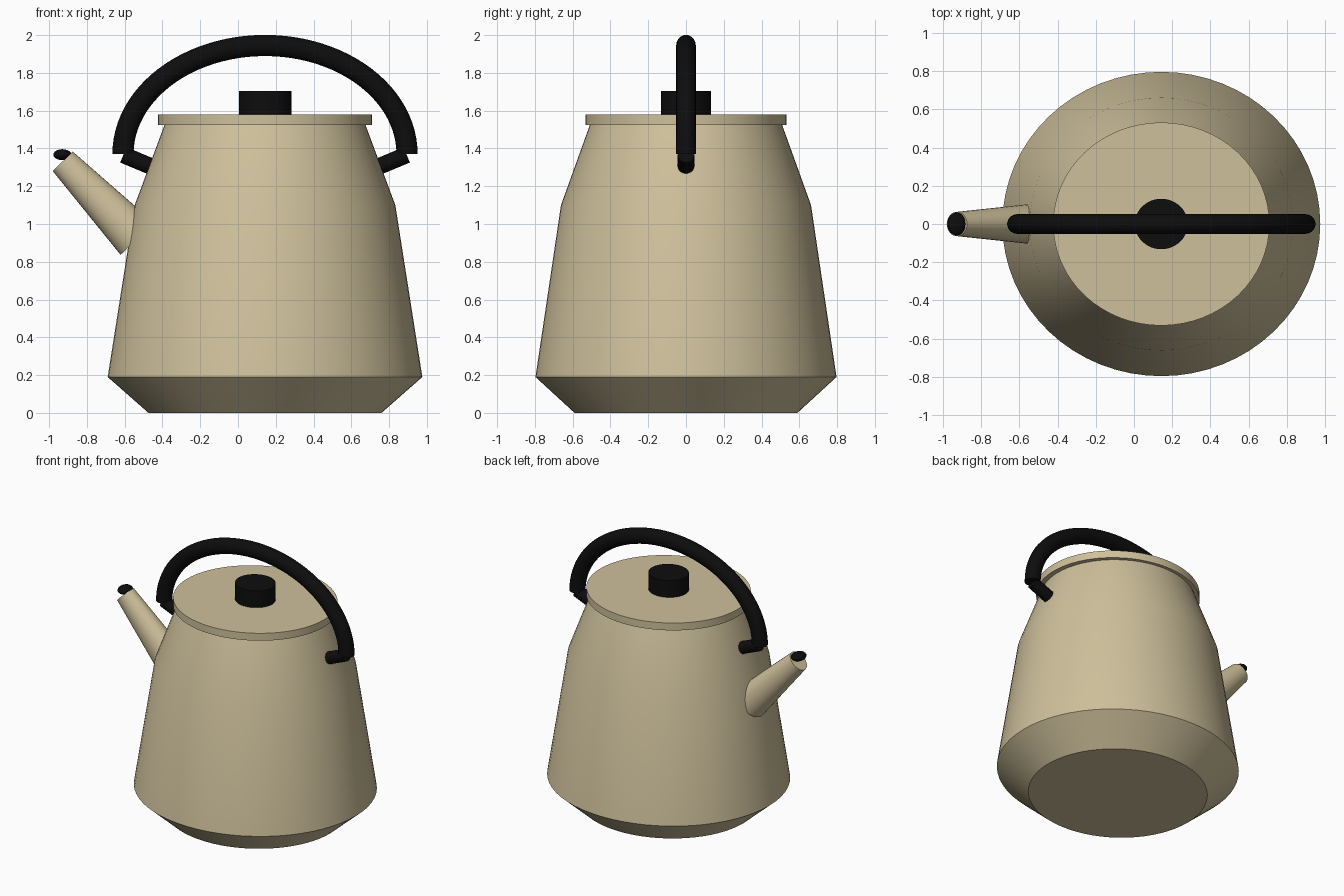
import bpy, bmesh, math
from mathutils import Vector

cube = bpy.data.objects.get("Cube")
if cube:
    bpy.data.objects.remove(cube, do_unlink=True)

CX = 0.143  # centre of the pot body


def material(name, color, rough):
    m = bpy.data.materials.new(name)
    m.use_nodes = True
    m.diffuse_color = (*color, 1)
    b = m.node_tree.nodes["Principled BSDF"]
    b.inputs["Base Color"].default_value = (*color, 1)
    b.inputs["Roughness"].default_value = rough
    return m


cream = material("cream enamel", (0.62, 0.53, 0.33), 0.5)
black = material("matte black", (0.004, 0.004, 0.004), 0.6)


def finish(name, bm, mat):
    bmesh.ops.recalc_face_normals(bm, faces=bm.faces)
    mesh = bpy.data.meshes.new(name)
    bm.to_mesh(mesh)
    bm.free()
    mesh.materials.append(mat)
    ob = bpy.data.objects.new(name, mesh)
    bpy.context.collection.objects.link(ob)
    bpy.ops.object.select_all(action="DESELECT")
    ob.select_set(True)
    bpy.context.view_layer.objects.active = ob
    bpy.ops.object.shade_smooth_by_angle(angle=math.radians(30))
    return ob


def loft(name, rings, mat):
    """Skin a list of closed point rings and cap both ends."""
    bm = bmesh.new()
    loops = [[bm.verts.new(p) for p in ring] for ring in rings]
    n = len(loops[0])
    for a, b in zip(loops, loops[1:]):
        for i in range(n):
            j = (i + 1) % n
            bm.faces.new((a[i], a[j], b[j], b[i]))
    bm.faces.new(loops[0])
    bm.faces.new(loops[-1])
    return finish(name, bm, mat)


def ring(centre, u, v, n):
    """Ellipse spanned by the half-axes u and v."""
    c, u, v = Vector(centre), Vector(u), Vector(v)
    return [c + u * math.cos(2 * math.pi * i / n) + v * math.sin(2 * math.pi * i / n)
            for i in range(n)]


def turned(name, profile, mat, n=64):
    """Upright oval form from (x radius, y radius, height) steps."""
    return loft(name, [ring((CX, 0, z), (rx, 0, 0), (0, ry, 0), n)
                       for rx, ry, z in profile], mat)


def rod(name, start, end, r0, r1, mat, y_scale=1.0, n=32):
    """Straight tapered rod lying in the x-z plane."""
    s, e = Vector(start), Vector(end)
    d = (e - s).normalized()
    side = Vector((-d.z, 0, d.x))
    return loft(name, [ring(p, side * r, (0, r * y_scale, 0), n)
                       for p, r in ((s, r0), (e, r1))], mat)


# Pot, lid and knob
turned("pot_body", [(0.617, 0.59, 0), (0.833, 0.797, 0.19),
                    (0.69, 0.662, 1.10), (0.53, 0.507, 1.53)], cream)
turned("lid", [(0.567, 0.532, 1.525), (0.567, 0.532, 1.58)], cream)
turned("lid_knob", [(0.139, 0.132, 1.575), (0.139, 0.132, 1.705)], black, 48)

# Tapered spout with its dark mouth plug
rod("spout", (-0.533, 0, 0.922), (-0.928, 0, 1.332), 0.123, 0.074, cream, 0.86)
bm = bmesh.new()
bmesh.ops.create_uvsphere(bm, u_segments=32, v_segments=16, radius=1)
bmesh.ops.scale(bm, vec=(0.048, 0.06, 0.029), verts=bm.verts)
bmesh.ops.translate(bm, vec=(-0.93, 0, 1.367), verts=bm.verts)
finish("spout_mouth", bm, black)

# Arched carrying handle swept along half an ellipse
RX, RZ, STEPS = 0.752, 0.575, 48
arch = []
for i in range(STEPS + 1):
    t = math.pi * i / STEPS
    normal = Vector((math.cos(t) / RX, 0, math.sin(t) / RZ)).normalized()
    arch.append(ring((CX + RX * math.cos(t), 0, 1.37 + RZ * math.sin(t)),
                     normal * 0.056, (0, 0.052, 0), 24))
loft("handle", arch, black)

# Lugs joining the handle to the pot
for label, s in (("right", -1), ("left", 1)):
    rod("handle_lug_" + label, (CX + s * 0.75, 0, 1.366), (CX + s * 0.58, 0, 1.295),
        0.044, 0.044, black)
